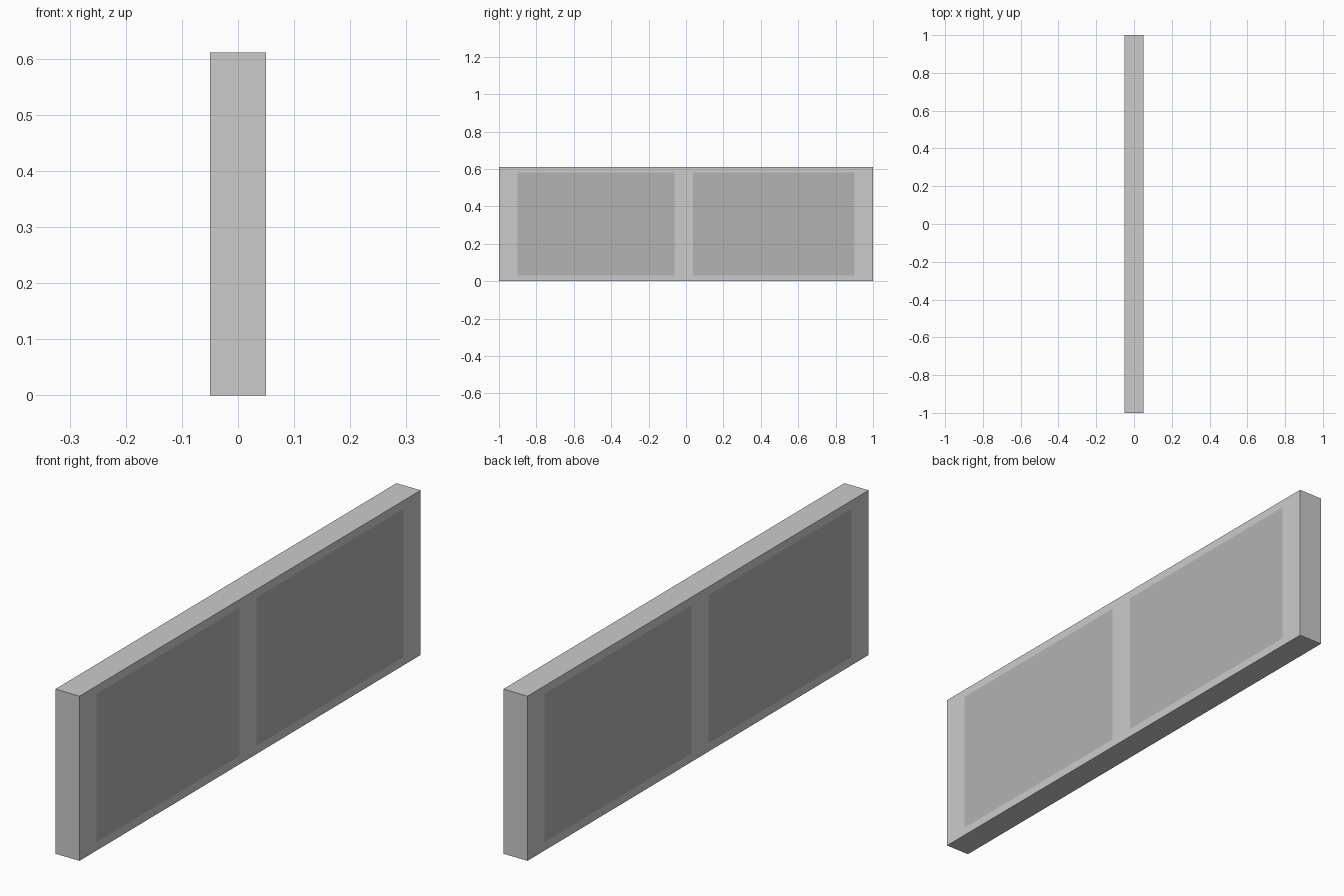
import bpy
import bmesh
from mathutils import Matrix, Vector

if "Cube" in bpy.data.objects:
    bpy.data.objects.remove(bpy.data.objects["Cube"])

DEPTH, LENGTH, HEIGHT = 0.099, 2.0, 0.611
Y_CUTS = (-0.9, -0.062, 0.037, 0.9)
Z_CUTS = (0.031, 0.581)

# Slab standing on the ground
bm = bmesh.new()
bmesh.ops.create_cube(
    bm, size=1.0,
    matrix=Matrix.Translation((0, 0, HEIGHT / 2)) @ Matrix.Diagonal((DEPTH, LENGTH, HEIGHT, 1)))

# Loop cuts that outline the frame and its two panes
cuts = [(Vector((0, y, 0)), Vector((0, 1, 0))) for y in Y_CUTS]
cuts += [(Vector((0, 0, z)), Vector((0, 0, 1))) for z in Z_CUTS]
for point, normal in cuts:
    bmesh.ops.bisect_plane(bm, geom=bm.verts[:] + bm.edges[:] + bm.faces[:],
                           plane_co=point, plane_no=normal)

# Darker panes, flush with the frame on both broad sides
bm.normal_update()
for face in bm.faces:
    c = face.calc_center_median()
    in_pane = Y_CUTS[0] < c.y < Y_CUTS[1] or Y_CUTS[2] < c.y < Y_CUTS[3]
    if abs(face.normal.x) > 0.9 and in_pane and Z_CUTS[0] < c.z < Z_CUTS[1]:
        face.material_index = 1

mesh = bpy.data.meshes.new("double_pane_window")
bm.to_mesh(mesh)
bm.free()

# Frame and pane materials
for name, grey in (("frame_grey", 0.8), ("pane_grey", 0.446)):
    mat = bpy.data.materials.new(name)
    mat.diffuse_color = (grey, grey, grey, 1)
    mat.use_nodes = True
    mat.node_tree.nodes["Principled BSDF"].inputs["Base Color"].default_value = mat.diffuse_color
    mesh.materials.append(mat)

window = bpy.data.objects.new("double_pane_window", mesh)
bpy.context.collection.objects.link(window)
